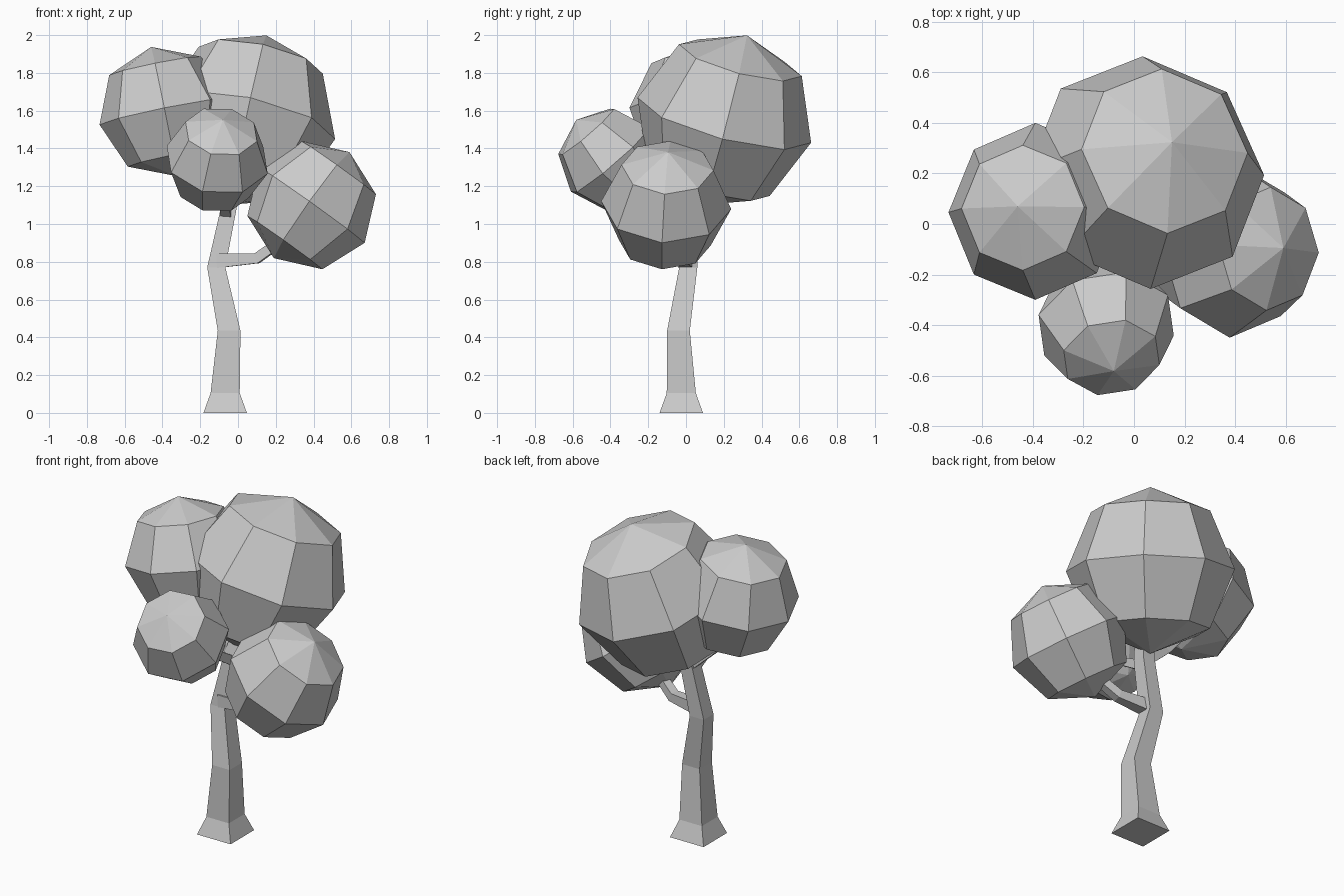
import bpy, bmesh, math
from mathutils import Vector, Matrix

if "Cube" in bpy.data.objects:
    bpy.data.objects.remove(bpy.data.objects["Cube"])


def finish(name, bm):
    bmesh.ops.recalc_face_normals(bm, faces=bm.faces)
    mesh = bpy.data.meshes.new(name)
    bm.to_mesh(mesh)
    bm.free()
    obj = bpy.data.objects.new(name, mesh)
    bpy.context.collection.objects.link(obj)
    return obj


def foliage(name, center, radius, axis, spin):
    """Eight-sided, four-ring ball with its pole tilted along axis."""
    bm = bmesh.new()
    bmesh.ops.create_uvsphere(bm, u_segments=8, v_segments=4, radius=radius)
    a = Vector(axis).normalized()
    s = math.radians(spin)
    u = Vector((math.cos(s), math.sin(s), 0))
    u = (u - a * u.dot(a)).normalized()
    v = a.cross(u)
    rot = Matrix((u, v, a)).transposed().to_4x4()
    bm.transform(Matrix.Translation(center) @ rot)
    return finish(name, bm)


def limb(name, path, upright=False):
    """Square-section tube through (x, y, z, half width) points."""
    bm = bmesh.new()
    pts = [Vector(p[:3]) for p in path]
    rings = []
    for i, p in enumerate(pts):
        h = path[i][3]
        if upright:
            u, v = Vector((1, 0, 0)), Vector((0, 1, 0))
        else:
            t = (pts[min(i + 1, len(pts) - 1)] - pts[max(i - 1, 0)]).normalized()
            u = t.cross(Vector((0, 0, 1))).normalized()
            v = u.cross(t)
        rings.append([bm.verts.new(p + h * (a * u + b * v))
                      for a, b in ((-1, -1), (1, -1), (1, 1), (-1, 1))])
    for lo, hi in zip(rings, rings[1:]):
        for k in range(4):
            j = (k + 1) % 4
            bm.faces.new((lo[k], lo[j], hi[j], hi[k]))
    bm.faces.new(rings[0][::-1])
    bm.faces.new(rings[-1])
    return finish(name, bm)


# Trunk with flared foot and a bend
limb("trunk", [(-0.068, -0.025, 0, 0.115), (-0.068, -0.025, 0.105, 0.077),
               (-0.047, -0.04, 0.435, 0.06), (-0.115, 0.012, 0.77, 0.048),
               (-0.05, 0.03, 1.08, 0.042), (-0.01, 0.08, 1.3, 0.035)], upright=True)

# Branches reaching into the foliage
limb("right_branch", [(-0.11, 0.0, 0.805, 0.038), (0.10, -0.02, 0.818, 0.027),
                      (0.30, -0.08, 0.96, 0.024)])
limb("left_branch", [(-0.06, 0.03, 1.08, 0.03), (-0.20, 0.03, 1.2, 0.025),
                     (-0.34, 0.04, 1.36, 0.02)])
limb("front_branch", [(-0.06, 0.02, 1.05, 0.028), (-0.08, -0.14, 1.15, 0.024),
                      (-0.10, -0.30, 1.25, 0.02)])

# Foliage clumps
foliage("top_foliage", (0.05, 0.203, 1.55), 0.475, (0.10, 0.12, 0.448), 2)
foliage("left_foliage", (-0.39, 0.05, 1.595), 0.35, (-0.07, 0.02, 0.345), 0)
foliage("front_foliage", (-0.11, -0.40, 1.34), 0.28, (0.03, -0.18, 0.21), 37)
foliage("right_foliage", (0.39, -0.105, 1.10), 0.345, (0.20, 0.01, 0.28), -2)
